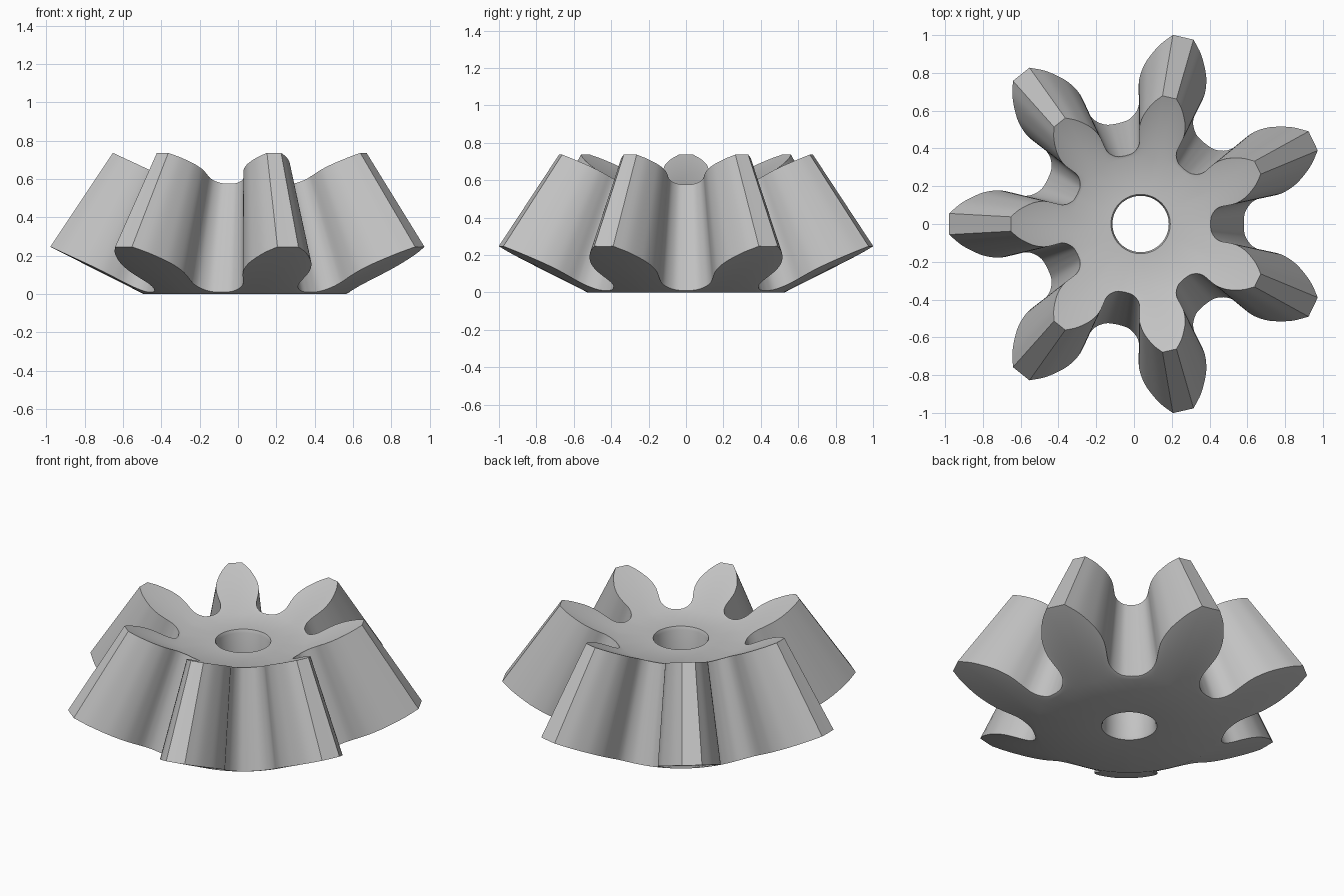
import bpy
import bmesh
from math import atan2, cos, hypot, pi, sin
from mathutils import Vector

if "Cube" in bpy.data.objects:
    bpy.data.objects.remove(bpy.data.objects["Cube"], do_unlink=True)

TEETH = 7
PITCH = 2 * pi / TEETH
CENTRE_X = 0.035
APEX = 1.768        # height where all the flank lines meet
SHRINK = 0.678      # small end relative to large end
HUB_R = 0.527       # flat part of the large end
BACK_SLOPE = 0.505  # slope of the cone on the ends
STEPS = 4

# Half tooth: flank as (along, across) the tooth axis
flank = [(1.014, 0.056), (0.95, 0.11), (0.88, 0.148), (0.82, 0.17),
         (0.75, 0.178), (0.69, 0.168), (0.645, 0.154)]
# Root fillet as (along, across) the gap axis
fillet = [(0.62, 0.133), (0.59, 0.115), (0.565, 0.085), (0.55, 0.05), (0.546, 0)]


def spline(pts):
    """Smooth curve through the points."""
    p = [pts[0] * 2 - pts[1]] + pts + [pts[-1] * 2 - pts[-2]]
    out = []
    for a, b, c, d in zip(p, p[1:], p[2:], p[3:]):
        for s in range(STEPS):
            t = s / STEPS
            out.append(b + 0.5 * t * (c - a + t * (2 * a - 5 * b + 4 * c - d
                                                   + t * (3 * (b - c) + d - a))))
    return out + [pts[-1]]


half_points = [Vector(p) for p in flank]
for along, across in fillet:
    r, a = hypot(along, across), PITCH / 2 - atan2(across, along)
    half_points.append(Vector((r * cos(a), r * sin(a))))
curve = [Vector((flank[0][0], 0))] + spline(half_points)
half = [(p.length, atan2(p.y, p.x)) for p in curve]
n = len(half) - 1

# Full outline, with an evenly spread angle for the hub rings beside each point
outline = []
for k in range(TEETH):
    base = pi + k * PITCH
    for i in range(-n + 1, n + 1):
        r, a = half[abs(i)]
        side = 1 if i >= 0 else -1
        outline.append((r, base + side * a, base + i / n * PITCH / 2))


def circle(r, z):
    return [Vector((r * cos(b), r * sin(b), z)) for _, _, b in outline]


def end_outline(scale):
    return [Vector((scale * r * cos(a), scale * r * sin(a),
                    APEX - scale * (APEX - BACK_SLOPE * (r - HUB_R))))
            for r, a, _ in outline]


# Rings run from the bore, over the large end, up the teeth and back to the bore
top = APEX * (1 - SHRINK)
rings = [circle(0.149, 0.02), circle(0.157, 0), circle(HUB_R, 0), end_outline(1),
         end_outline(SHRINK), circle(HUB_R * SHRINK, top),
         circle(0.157, top), circle(0.149, top - 0.02)]

bm = bmesh.new()
verts = [[bm.verts.new(p) for p in ring] for ring in rings]
count = len(outline)
for j, ring in enumerate(verts):
    nxt = verts[(j + 1) % len(verts)]
    for i in range(count):
        m = (i + 1) % count
        bm.faces.new((ring[i], nxt[i], nxt[m], ring[m]))
bmesh.ops.recalc_face_normals(bm, faces=bm.faces[:])
mesh = bpy.data.meshes.new("bevel_gear")
bm.to_mesh(mesh)
bm.free()

gear = bpy.data.objects.new("bevel_gear", mesh)
gear.location.x = CENTRE_X
bpy.context.collection.objects.link(gear)

# Plain grey metal
grey = bpy.data.materials.new("light_grey")
grey.use_nodes = True
colour = (0.55, 0.55, 0.55, 1)
grey.diffuse_color = colour
grey.node_tree.nodes["Principled BSDF"].inputs["Base Color"].default_value = colour
mesh.materials.append(grey)

bpy.ops.object.select_all(action="DESELECT")
gear.select_set(True)
bpy.context.view_layer.objects.active = gear
bpy.ops.object.shade_smooth_by_angle(angle=pi / 6)
